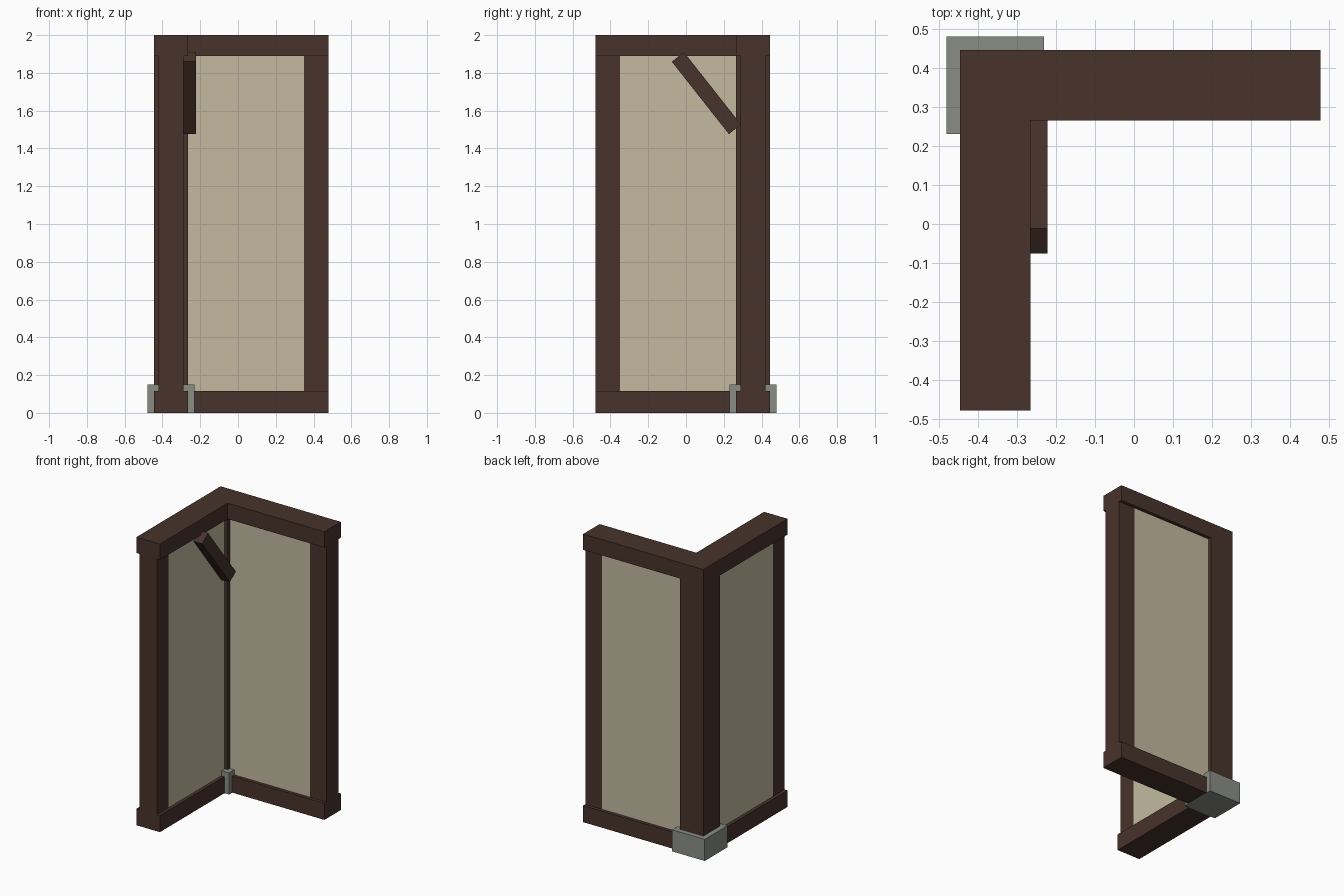
import bpy, math
from mathutils import Vector

if "Cube" in bpy.data.objects:
    bpy.data.objects.remove(bpy.data.objects["Cube"])


def material(name, rgb):
    m = bpy.data.materials.new(name)
    m.diffuse_color = (*rgb, 1)
    m.use_nodes = True
    m.node_tree.nodes["Principled BSDF"].inputs["Base Color"].default_value = m.diffuse_color
    return m


WOOD = material("dark wood", (0.065, 0.033, 0.025))
PLASTER = material("beige plaster", (0.546, 0.491, 0.352))
STONE = material("grey stone", (0.254, 0.270, 0.235))


def box(name, lo, hi, mat, tilt=0.0):
    lo, hi = Vector(lo), Vector(hi)
    bpy.ops.mesh.primitive_cube_add(size=1, location=(lo + hi) / 2)
    ob = bpy.context.object
    ob.name = name
    ob.scale = hi - lo
    ob.rotation_euler.x = tilt
    ob.data.materials.append(mat)
    return ob


def wing_box(side, name, lo, hi, mat):
    """Box given for the back wing; the left wing swaps (x, y) to (-y, -x)."""
    if side == "left":
        lo, hi = (-hi[1], -hi[0], lo[2]), (-lo[1], -lo[0], hi[2])
    return box(f"{side}_{name}", lo, hi, mat)


END = 0.478               # free end of each wing
IN, OUT = 0.265, 0.445    # rail faces
PIN, POUT = 0.288, 0.422  # recessed post and panel faces
Z1, Z2, TOP = 0.115, 1.89, 2.0

# Two wings: rails, end post and plaster panel
for side in ("back", "left"):
    start = -OUT if side == "back" else -IN
    wing_box(side, "top_rail", (start, IN, Z2), (END, OUT, TOP), WOOD)
    wing_box(side, "bottom_rail", (-0.23, IN, 0), (END, OUT, Z1), WOOD)
    wing_box(side, "end_post", (0.35, PIN, Z1), (END, POUT, Z2), WOOD)
    wing_box(side, "panel", (-IN, PIN, Z1), (0.35, POUT, Z2), PLASTER)

# Corner post standing in a stone foot
box("corner_post", (-OUT, IN, 0.1), (-IN, OUT, Z2), WOOD)
box("corner_foot", (-0.48, 0.23, 0), (-0.23, 0.48, 0.15), STONE)

# Diagonal brace on the inside of the left wing
cy, cz, length, width = 0.108, 1.693, 0.488, 0.082
box("diagonal_brace", (-0.29, cy - length / 2, cz - width / 2),
    (-0.222, cy + length / 2, cz + width / 2), WOOD,
    tilt=math.atan2(-0.383, 0.302))
